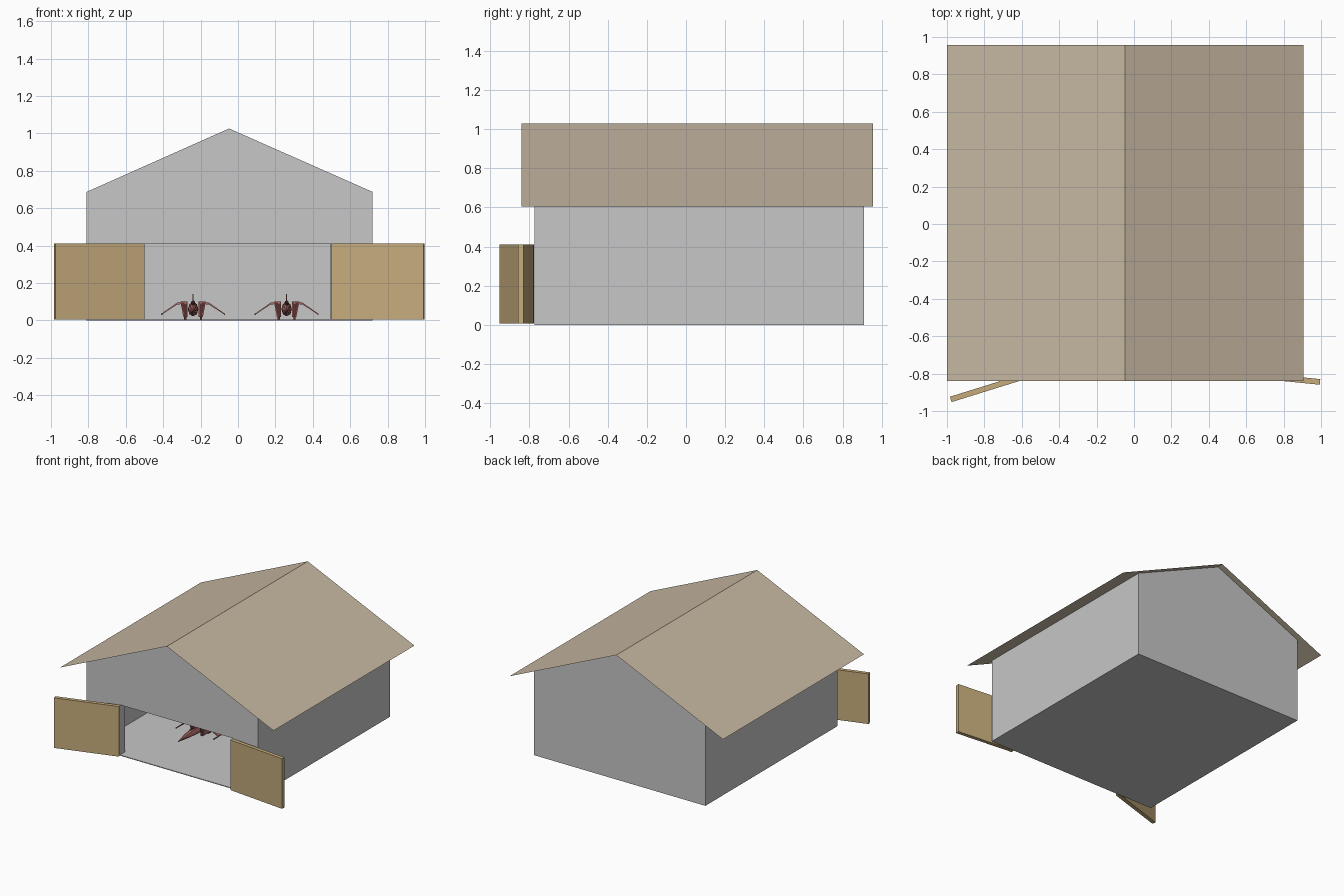
import bpy, bmesh, math
from mathutils import Vector

if "Cube" in bpy.data.objects:
    bpy.data.objects.remove(bpy.data.objects["Cube"])


def material(name, rgb):
    m = bpy.data.materials.new(name)
    m.diffuse_color = (*rgb, 1)
    m.use_nodes = True
    m.node_tree.nodes["Principled BSDF"].inputs["Base Color"].default_value = m.diffuse_color
    return m


GREY = material("wall grey", (0.57, 0.57, 0.57))
TAN = material("roof tan", (0.57, 0.48, 0.36))
WOOD = material("door wood", (0.56, 0.41, 0.20))
RED = material("craft red", (0.42, 0.15, 0.14))
DARK = material("dark red", (0.10, 0.03, 0.03))


def finish(name, bm, mat):
    bmesh.ops.recalc_face_normals(bm, faces=bm.faces)
    me = bpy.data.meshes.new(name)
    bm.to_mesh(me)
    bm.free()
    me.materials.append(mat)
    ob = bpy.data.objects.new(name, me)
    bpy.context.collection.objects.link(ob)
    return ob


def prism(name, pts, lo, hi, axis, mat):
    """Extrude a 2D outline along an axis (x: pts are yz, y: xz, z: xy)."""
    def place(p, t):
        return {"x": (t, p[0], p[1]), "y": (p[0], t, p[1]), "z": (p[0], p[1], t)}[axis]
    bm = bmesh.new()
    f = bm.faces.new([bm.verts.new(place(p, lo)) for p in pts])
    r = bmesh.ops.extrude_face_region(bm, geom=[f])
    d = Vector(place((0, 0), hi - lo))
    bmesh.ops.translate(bm, vec=d, verts=[v for v in r["geom"] if isinstance(v, bmesh.types.BMVert)])
    return finish(name, bm, mat)


def box(name, a, b, mat):
    return prism(name, [(a[0], a[1]), (b[0], a[1]), (b[0], b[1]), (a[0], b[1])], a[2], b[2], "z", mat)


def loft(name, rings, mat):
    """Join rings with equal point counts and cap both ends."""
    bm = bmesh.new()
    vs = [[bm.verts.new(p) for p in r] for r in rings]
    n = len(vs[0])
    for a, b in zip(vs, vs[1:]):
        for i in range(n):
            bm.faces.new((a[i], a[(i + 1) % n], b[(i + 1) % n], b[i]))
    bm.faces.new(vs[0])
    bm.faces.new(vs[-1])
    return finish(name, bm, mat)


# Building shell
X0, X1, Y0, Y1 = -0.81, 0.72, -0.775, 0.91
RX, EAVE, PEAK = -0.0475, 0.687, 1.026
box("floor", (X0, Y0, 0), (X1, Y1, 0.006), GREY)
gable = [(X1, 0), (X1, EAVE), (RX, PEAK), (X0, EAVE), (X0, 0)]
opening = [(-0.51, 0), (-0.51, 0.41), (0.495, 0.41), (0.495, 0)]
prism("front_wall", gable + opening, Y0, Y0 + 0.06, "y", GREY)
prism("back_wall", gable, Y1 - 0.045, Y1, "y", GREY)
box("left_wall", (X0, Y0 + 0.06, 0), (X0 + 0.045, Y1 - 0.045, EAVE), GREY)
box("right_wall", (X1 - 0.045, Y0 + 0.06, 0), (X1, Y1 - 0.045, EAVE), GREY)

# Thin sheet roof
bm = bmesh.new()
a, b = [[bm.verts.new((x, y, z)) for x, z in ((-1.0, 0.605), (RX, 1.03), (0.905, 0.605))]
        for y in (-0.84, 0.957)]
for i in range(2):
    bm.faces.new((a[i], a[i + 1], b[i + 1], b[i]))
finish("roof", bm, TAN)

# Open doors, swung outwards from their hinges
for name, hx, hy, s, deg in (("left_door", -0.505, -0.79, -1, 17.3), ("right_door", 0.5, -0.795, 1, 5.7)):
    c, n = math.cos(math.radians(deg)), math.sin(math.radians(deg))
    out = Vector((s * c, -n)) * 0.497
    half = Vector((s * n, c)) * 0.015
    h = Vector((hx, hy))
    prism(name, [h - half, h + out - half, h + out + half, h + half], 0.006, 0.41, "z", WOOD)


# Two parked craft
def craft(tag, cx):
    def ring(y, w, h, z):
        return [(cx + w * math.cos(k * math.pi / 4), y, z + h * math.sin(k * math.pi / 4)) for k in range(8)]

    # Fuselage with pointed nose
    loft(tag + "_fuselage", [ring(-0.42, 0.003, 0.003, 0.05), ring(-0.32, 0.016, 0.02, 0.055),
                             ring(-0.2, 0.026, 0.038, 0.06), ring(0.0, 0.028, 0.038, 0.06),
                             ring(0.1, 0.018, 0.025, 0.065)], RED)
    loft(tag + "_canopy", [ring(-0.28, 0.003, 0.003, 0.078), ring(-0.22, 0.013, 0.02, 0.088),
                           ring(-0.1, 0.006, 0.008, 0.092)], DARK)
    loft(tag + "_exhaust", [ring(0.1, 0.016, 0.02, 0.065), ring(0.12, 0.013, 0.016, 0.065)], DARK)
    # Tail fin
    prism(tag + "_tail_fin", [(-0.04, 0.09), (0.04, 0.14), (0.11, 0.14), (0.1, 0.08)],
          cx - 0.003, cx + 0.003, "x", RED)
    for side, s in (("left", -1), ("right", 1)):
        # Slanted side pod with dark intake
        def pod(y, e):
            return [(cx + s * x, y, z) for x, z in
                    ((0.03 + e, 0.018 + e), (0.052 - e, 0.018 + e), (0.068 - e, 0.1 - e), (0.03 + e, 0.1 - e))]
        loft(f"{tag}_{side}_pod", [pod(-0.18, 0), pod(0.02, 0), pod(0.08, 0.008)], RED)
        loft(f"{tag}_{side}_intake", [pod(-0.184, 0.004), pod(-0.18, 0.004)], DARK)
        # Wing: level root, drooping tip

        def chord(x, y0, y1, z, t):
            return [(cx + s * x, y0, z - t), (cx + s * x, y1, z - t),
                    (cx + s * x, y1, z + t), (cx + s * x, y0, z + t)]
        loft(f"{tag}_{side}_wing", [chord(0.03, -0.19, 0.07, 0.095, 0.005), chord(0.085, -0.17, 0.03, 0.09, 0.005),
                                    chord(0.168, -0.15, -0.06, 0.034, 0.003)], RED)
        # Wing tip rod and landing skid
        box(f"{tag}_{side}_tip_rod", (cx + s * 0.168 - 0.003, -0.21, 0.03),
            (cx + s * 0.168 + 0.003, -0.06, 0.037), RED)
        box(f"{tag}_{side}_skid", (cx + s * 0.042 - 0.006, -0.1, 0.006),
            (cx + s * 0.042 + 0.006, 0.0, 0.02), DARK)


craft("left_craft", -0.24)
craft("right_craft", 0.26)
